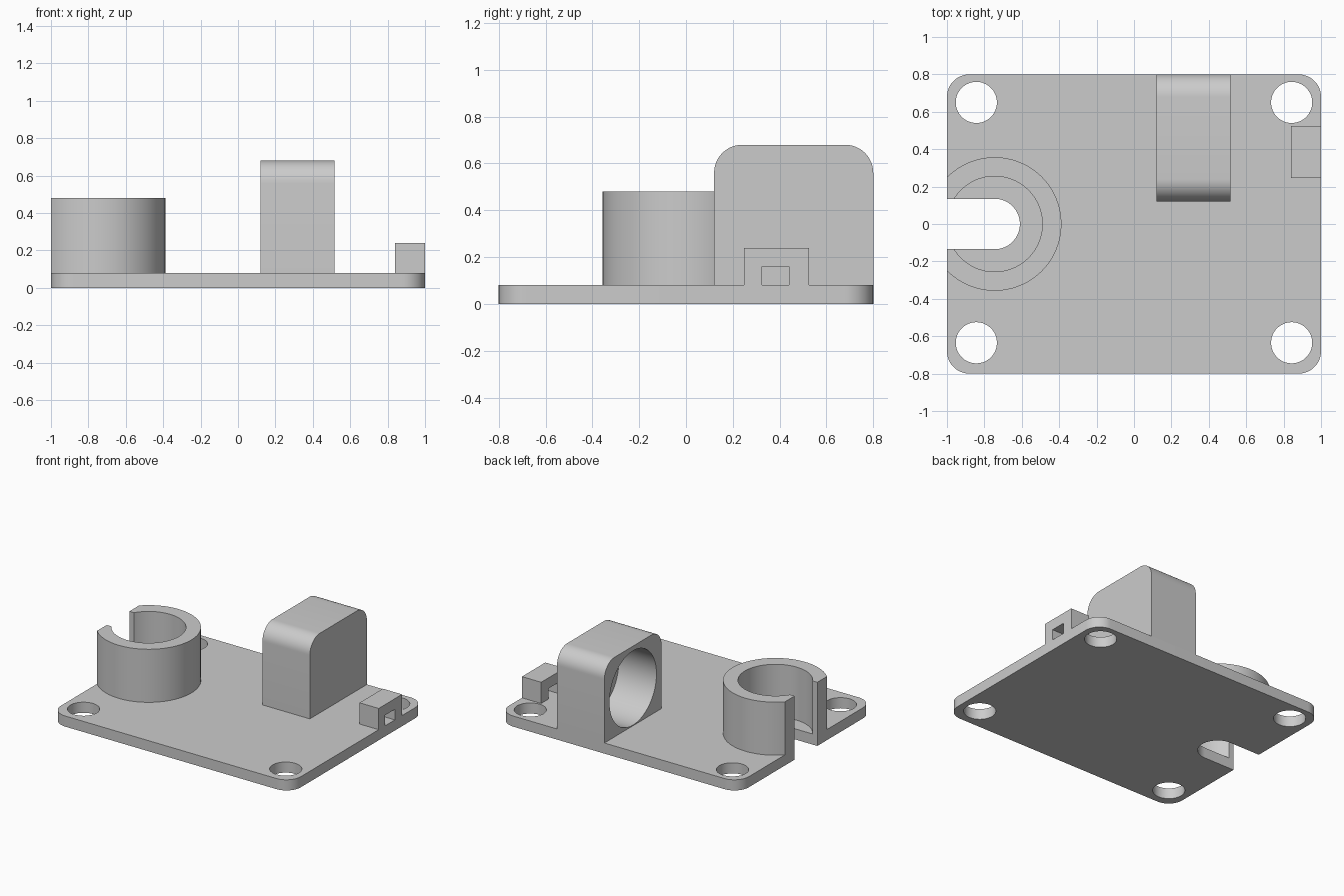
import bpy
import bmesh
from math import cos, sin, pi, radians
from mathutils import Matrix, Vector

if "Cube" in bpy.data.objects:
    bpy.data.objects.remove(bpy.data.objects["Cube"], do_unlink=True)

GREY = (0.6, 0.6, 0.6, 1.0)
grey = bpy.data.materials.new("light grey")
grey.use_nodes = True
grey.diffuse_color = GREY
grey.node_tree.nodes["Principled BSDF"].inputs["Base Color"].default_value = GREY

PLATE_TOP = 0.08
# Turns a profile drawn in (y, z) so that it is extruded along x
ALONG_X = Matrix(((0, 0, 1), (1, 0, 0), (0, 1, 0))).to_4x4()


def prism(name, points, low, high, turn=Matrix()):
    """Extrude a closed 2D outline from low to high."""
    bm = bmesh.new()
    face = bm.faces.new([bm.verts.new((u, v, low)) for u, v in points])
    side = bmesh.ops.extrude_face_region(bm, geom=[face])["geom"]
    verts = [g for g in side if isinstance(g, bmesh.types.BMVert)]
    bmesh.ops.translate(bm, verts=verts, vec=Vector((0, 0, high - low)))
    bmesh.ops.recalc_face_normals(bm, faces=bm.faces)
    bm.transform(turn)
    mesh = bpy.data.meshes.new(name)
    bm.to_mesh(mesh)
    bm.free()
    mesh.materials.append(grey)
    obj = bpy.data.objects.new(name, mesh)
    bpy.context.collection.objects.link(obj)
    return obj


def arc(cu, cv, r, start, end, steps=12):
    angles = [radians(start + (end - start) * i / steps) for i in range(steps + 1)]
    return [(cu + r * cos(a), cv + r * sin(a)) for a in angles]


def circle(cu, cv, r, steps=64):
    return arc(cu, cv, r, 0, 360, steps)[:-1]


def rect(u0, v0, u1, v1):
    return [(u0, v0), (u1, v0), (u1, v1), (u0, v1)]


def cut(obj, cutter):
    """Subtract the cutter and remove it."""
    cutter.hide_render = True
    mod = obj.modifiers.new("cut", "BOOLEAN")
    mod.operation = "DIFFERENCE"
    mod.solver = "EXACT"
    mod.object = cutter
    bpy.ops.object.select_all(action="DESELECT")
    bpy.context.view_layer.objects.active = obj
    obj.select_set(True)
    bpy.ops.object.modifier_apply(modifier=mod.name)
    bpy.data.objects.remove(cutter, do_unlink=True)


# Base plate with rounded corners and four screw holes
R = 0.12
outline = []
for start, sx, sy in ((0, 1, 1), (90, -1, 1), (180, -1, -1), (270, 1, -1)):
    outline += arc(sx * (1 - R), sy * (0.8 - R), R, start, start + 90)
base_plate = prism("base_plate", outline, 0, PLATE_TOP)
for x in (-0.843, 0.843):
    for y in (-0.635, 0.65):
        cut(base_plate, prism("hole_cutter", circle(x, y, 0.11), -0.1, 0.2))

# Open ring holder, trimmed flush with the plate edge
RING_X = -0.745
ring_holder = prism("ring_holder", circle(RING_X, 0, 0.357, 96), PLATE_TOP, 0.48)
cut(ring_holder, prism("bore_cutter", circle(RING_X, 0, 0.255, 96), -0.1, 0.7))
cut(ring_holder, prism("edge_cutter", rect(-1.5, -0.6, -1, 0.6), -0.1, 0.7))

# Slot running through the ring and the plate
slot = [(-1.4, -0.135)] + arc(RING_X, 0, 0.135, -90, 90, 32) + [(-1.4, 0.135)]
for part in (base_plate, ring_holder):
    cut(part, prism("slot_cutter", slot, -0.2, 0.8))

# Housing block with rounded top edges and a blind bore on its right side
profile = [(0.12, PLATE_TOP), (0.8, PLATE_TOP)]
profile += arc(0.8 - R, 0.68 - R, R, 0, 90) + arc(0.12 + R, 0.68 - R, R, 90, 180)
housing = prism("housing", profile, 0.12, 0.515, ALONG_X)
cut(housing, prism("bore_cutter", circle(0.46, 0.365, 0.28), 0, 0.435, ALONG_X))

# Small cable clip with a square tunnel
cable_clip = prism("cable_clip", rect(0.247, PLATE_TOP, 0.525, 0.24), 0.84, 1, ALONG_X)
cut(cable_clip, prism("tunnel_cutter", rect(0.325, 0, 0.44, 0.16), 0.5, 1.3, ALONG_X))

# Smooth curved walls, sharp edges kept
bpy.ops.object.select_all(action="DESELECT")
for part in (base_plate, ring_holder, housing, cable_clip):
    part.select_set(True)
bpy.context.view_layer.objects.active = base_plate
bpy.ops.object.shade_smooth_by_angle(angle=radians(30))
